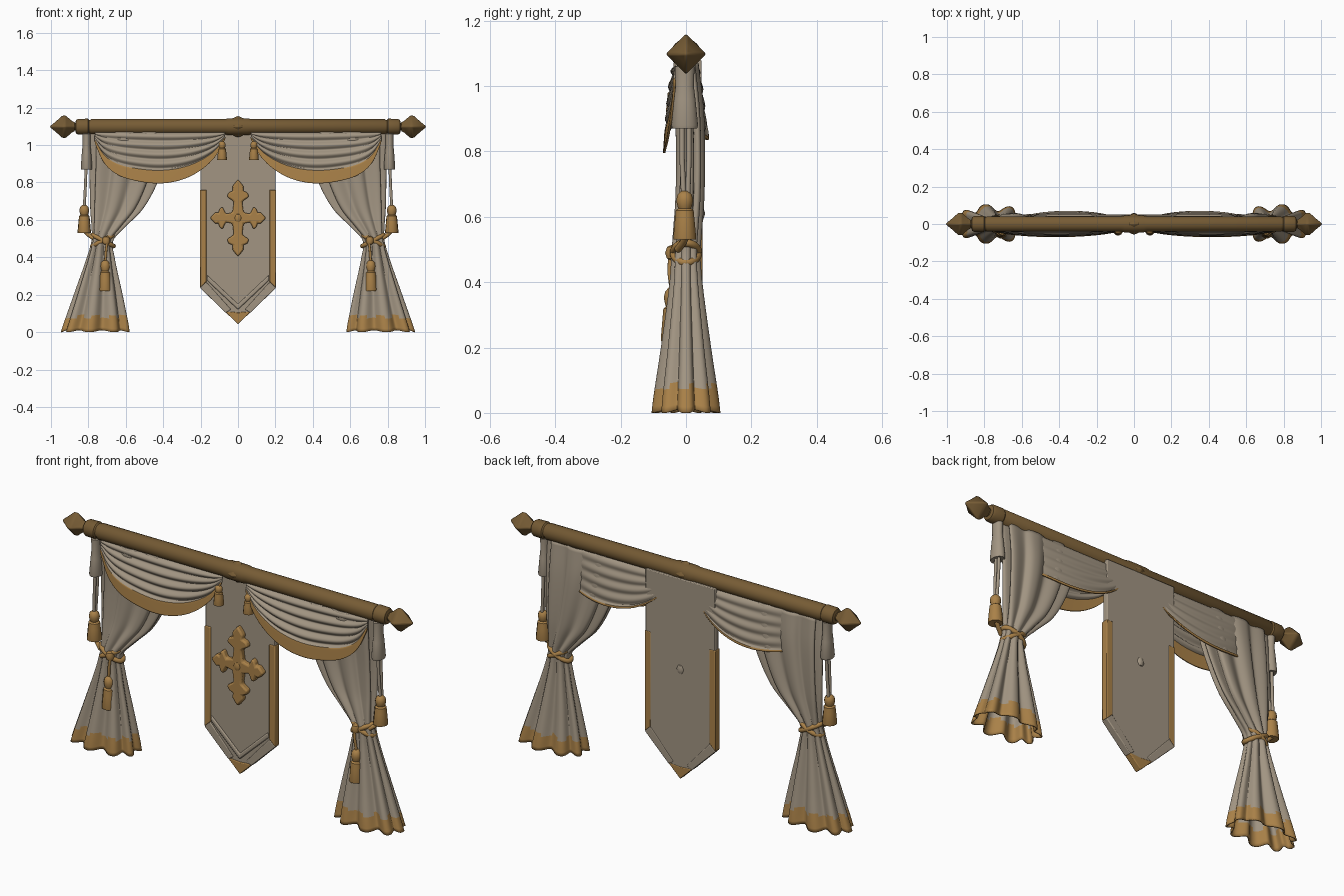
import bpy, bmesh, math
from mathutils import Vector

if "Cube" in bpy.data.objects:
    bpy.data.objects.remove(bpy.data.objects["Cube"])

TAU = 2 * math.pi


def material(name, rgb):
    m = bpy.data.materials.new(name)
    m.diffuse_color = (*rgb, 1)
    m.use_nodes = True
    m.node_tree.nodes["Principled BSDF"].inputs["Base Color"].default_value = m.diffuse_color
    return m


CLOTH = material("cloth", (0.36, 0.30, 0.225))
GOLD = material("gold_trim", (0.40, 0.22, 0.065))
WOOD = material("rod_brown", (0.18, 0.105, 0.035))


def finish(name, bm, mats, mirror, solid=0, bevel=0, angle=40):
    bmesh.ops.remove_doubles(bm, verts=bm.verts, dist=1e-5)
    bmesh.ops.recalc_face_normals(bm, faces=bm.faces)
    me = bpy.data.meshes.new(name)
    bm.to_mesh(me)
    bm.free()
    for m in mats:
        me.materials.append(m)
    me.shade_smooth()
    me.set_sharp_from_angle(angle=math.radians(angle))
    ob = bpy.data.objects.new(name, me)
    bpy.context.collection.objects.link(ob)
    if mirror:
        ob.modifiers.new("mirror", 'MIRROR').use_mirror_merge = False
    if solid:
        mod = ob.modifiers.new("thickness", 'SOLIDIFY')
        mod.thickness, mod.offset = solid, 0
    if bevel:
        mod = ob.modifiers.new("bevel", 'BEVEL')
        mod.width, mod.segments = bevel, 2
    return ob


def grid(name, rows, mats, pick=lambda i, j: 0, wrap=True, mirror=True, **kw):
    """Skin a list of point rows, optionally closing each row into a ring."""
    bm = bmesh.new()
    vs = [[bm.verts.new(p) for p in row] for row in rows]
    n = len(rows[0])
    for i in range(len(rows) - 1):
        for j in range(n if wrap else n - 1):
            k = (j + 1) % n
            f = bm.faces.new((vs[i][j], vs[i][k], vs[i + 1][k], vs[i + 1][j]))
            f.material_index = pick(i, j)
    return finish(name, bm, mats, mirror, **kw)


def prism(name, pts, y0, y1, mat, mirror=False, bevel=0.004):
    """Extrude an x-z outline from y0 to y1."""
    bm = bmesh.new()
    f = bm.faces.new([bm.verts.new((x, y0, z)) for x, z in pts])
    new = bmesh.ops.extrude_face_region(bm, geom=[f])["geom"]
    bmesh.ops.translate(bm, vec=(0, y1 - y0, 0),
                        verts=[v for v in new if isinstance(v, bmesh.types.BMVert)])
    return finish(name, bm, [mat], mirror, bevel=bevel)


def spline(keys, t):
    """Smooth interpolation of rows whose first entry is the parameter."""
    n = len(keys)
    i = max(k for k in range(n - 1) if keys[k][0] <= t + 1e-9)
    K = [Vector(k) for k in keys]

    def slope(j):
        a, b = max(j - 1, 0), min(j + 1, n - 1)
        return (K[b] - K[a]) / (keys[b][0] - keys[a][0])
    h = keys[i + 1][0] - keys[i][0]
    s = (t - keys[i][0]) / h
    return (K[i] * (2*s**3 - 3*s*s + 1) + slope(i) * h * (s**3 - 2*s*s + s)
            + K[i + 1] * (3*s*s - 2*s**3) + slope(i + 1) * h * (s**3 - s*s))


def lathe_x(name, prof, n, mat, bevel=0, mirror=True):
    rows = [[(x, r * math.cos(TAU * k / n), 1.098 + r * math.sin(TAU * k / n))
             for k in range(n)] for x, r in prof]
    return grid(name, rows, [mat], bevel=bevel, mirror=mirror)


def lathe_z(name, prof, centre, mat, n=20, sx=1.0, flute=0.0, mirror=True):
    cx, cy = centre
    rows = []
    for r, z in prof:
        row = []
        for k in range(n):
            q = r * (1 - flute * (k % 2))
            row.append((cx + sx * q * math.cos(TAU * k / n), cy + q * math.sin(TAU * k / n), z))
        rows.append(row)
    return grid(name, rows, [mat], mirror=mirror)


# Rod with centre bead, end collars and four-sided finials
lathe_x("rod", [(0, .046), (.05, .045), (.07, .041), (.785, .041), (.79, .037),
                (.797, .037), (.803, .043), (.855, .042), (.866, .036), (.87, .02), (.9, .0)], 24, WOOD)
lathe_x("rod_bead", [(-.07, .03), (-.03, .046), (0, .06), (.03, .046), (.07, .03)], 4, WOOD,
        bevel=.005, mirror=False)
lathe_x("finial", [(.868, 0), (.872, .026), (.888, .034), (.922, .063), (.94, .061),
                   (.975, .03), (1.012, 0)], 4, WOOD, bevel=.006)

# Tied-back curtains: z, outer x, inner x, centre y, half depth, pleat depth
KEYS = [(0, .945, .575, 0, .104, .36), (.05, .928, .583, 0, .098, .38), (.2, .875, .615, 0, .075, .38),
        (.4, .805, .66, 0, .048, .34), (.49, .78, .668, 0, .042, .25), (.56, .78, .605, .005, .042, .35),
        (.66, .787, .505, .012, .042, .45), (.8, .79, .425, .014, .042, .5),
        (.93, .79, .38, .01, .042, .5), (1.07, .79, .36, 0, .036, .4)]
ROWS, RING, PLEATS = 60, 132, 9
rows = []
for i in range(ROWS + 1):
    z, xo, xi, cy, hy, amp = spline(KEYS, 1.07 * i / ROWS)
    row = []
    for j in range(RING):
        a = TAU * j / RING
        fold = (0.5 - 0.5 * math.cos(PLEATS * a + .5 * math.sin(2 * a))) ** 1.3
        wide = 1 - amp * .35 * fold
        row.append(((xo + xi) / 2 + (xo - xi) / 2 * math.cos(a) * wide,
                    cy + hy * math.copysign(abs(math.sin(a)) ** .8, math.sin(a)) * (1 - amp * fold),
                    z + .01 * (1 - i / ROWS) ** 8 * fold))
    rows.append(row)
grid("curtain", rows, [CLOTH, GOLD],
     lambda i, j: 1 if i < 4 + math.sin(j * TAU / 12) * .8 else 0, solid=.006, angle=70)

# Swags: front and back sheets hanging from the rod with curved folds
HEM = [(.07, 1.03), (.12, .94), (.2, .865), (.3, .815), (.42, .795), (.55, .81),
       (.65, .845), (.72, .91), (.765, 1.01)]


def swag(name, side, drop, x0, x1, hem_v, depth):
    nv, nu = 48, 40
    rows = []
    for i in range(nv + 1):
        v = i / nv
        row = []
        for j in range(nu + 1):
            u = j / nu
            x = x0 + (x1 - x0) * u
            low = spline(HEM, x)[1]
            b = math.sin(math.pi * min(max(u, .02), .98)) ** .5
            y = .026 + .034 * b * v ** .5
            if v < hem_v:
                y += depth * b * math.sin(v / hem_v * 4 * TAU - 1.2 + u)
            else:
                y += .007 * b
            row.append((x, side * y, 1.065 - v * drop * (1.065 - low)))
        rows.append(row)
    grid(name, rows, [CLOTH, GOLD], lambda i, j: int(i / nv >= hem_v), wrap=False,
         solid=.007, angle=60)


swag("front_swag", -1, 1, .07, .765, .73, .009)
swag("back_swag", 1, .85, .1, .6, .95, .004)

# Hanging banner behind the swags, with trim, chevron ridge and pointed end
B = .033
prism("banner", [(-.2, 1.08), (-.2, .24), (0, .045), (.2, .24), (.2, 1.08)], B - .015, B + .015, CLOTH)
prism("banner_side_trim", [(.168, .76), (.168, .27), (.203, .237), (.203, .76)], B - .02, B + .017, GOLD, True)
prism("banner_tip_trim", [(-.07, .11), (0, .042), (.07, .11), (0, .105)], B - .02, B + .017, GOLD)
prism("banner_lower_border", [(.17, .268), (.203, .237), (.065, .102), (.038, .122)], B - .02, B + .017,
      CLOTH, True)
prism("banner_chevron", [(-.165, .305), (0, .15), (.165, .305), (.165, .275), (0, .12), (-.165, .275)],
      B - .023, B, CLOTH, bevel=.006)

# Ornamental cross relief: one leafed arm repeated four times
ARM = [(.42, .022), (.47, .034), (.55, .06), (.66, .05), (.70, .026), (.8, .032), (.88, .02)]
outline = []
for q in range(4):
    L = .207 if q % 2 == 0 else .15
    c, s = math.cos(q * TAU / 4), math.sin(q * TAU / 4)
    arm = [(.03, .03)] + [(w, f * L) for f, w in ARM] + [(0, L)] + [(-w, f * L) for f, w in ARM[::-1]]
    outline += [(x * c - z * s, .61 + x * s + z * c) for x, z in arm]
prism("cross_relief", outline, B - .042, B, GOLD, bevel=.008)
for name, y, mat in (("cross_boss", B - .026, GOLD), ("back_boss", B + .001, CLOTH)):
    lathe_z(name, [(0, .638), (.018, .63), (.025, .61), (.018, .59), (0, .582)], (0, y), mat, mirror=False)


# Tassels: rounded head, neck and fluted skirt
def tassel(name, x, y, top, height, r):
    prof = [(0, 1), (.3, .99), (.62, .92), (.74, .8), (.62, .68), (.55, .64), (.78, .6),
            (.86, .4), (1, .04), (.96, 0), (0, .02)]
    lathe_z(name, [(r * a, top - height * (1 - b)) for a, b in prof], (x, y), GOLD, n=28, flute=.05)


tassel("side_tassel", .822, -.004, .68, .15, .036)
tassel("front_tassel", .71, -.042, .385, .165, .036)
tassel("centre_tassel", .085, -.036, 1.02, .1, .026)

# Cloth bell at each end and the cords below it
lathe_z("end_bell", [(0, 1.07), (.03, 1.06), (.028, 1.0), (.033, .96), (.041, .88), (.038, .87), (0, .878)],
        (.81, -.004), CLOTH, sx=.75)


def tube(name, path, r, mat, closed=False):
    pts = [Vector(p) for p in path]
    n = len(pts)
    rows = []
    for i, p in enumerate(pts):
        a = pts[(i - 1) % n] if closed or i else p
        b = pts[(i + 1) % n] if closed or i < n - 1 else p
        t = (b - a).normalized()
        s = t.cross(Vector((0.1, 0.2, 1) if abs(t.z) < .9 else (1, 0, 0))).normalized()
        w = t.cross(s)
        rows.append([p + r * (s * math.cos(TAU * k / 10) + w * math.sin(TAU * k / 10)) for k in range(10)])
    grid(name, rows + rows[:1] if closed else rows, [mat])


for y in (-.012, .009):
    tube("side_cord", [(.812, y, .885), (.816, y, .78), (.822, y * .6, .665)], .008, CLOTH)
tube("front_cord", [(.70, -.048, .48), (.706, -.05, .43), (.71, -.043, .375)], .007, GOLD)
tube("side_tie_cord", [(.82, 0, .54), (.80, -.01, .52), (.77, -.025, .5)], .011, GOLD)

# Crossed tie-back bands round each curtain, with a knot
for tilt in (.3, -.3):
    ring = [(.722 + .057 * math.cos(a), .038 * math.sin(a), .49 + tilt * .1 * math.cos(a))
            for a in (TAU * k / 32 for k in range(32))]
    tube("tie_band", ring, .012, GOLD, closed=True)
lathe_z("tie_knot", [(0, .515), (.016, .508), (.022, .49), (.016, .472), (0, .465)], (.705, -.042), GOLD)
